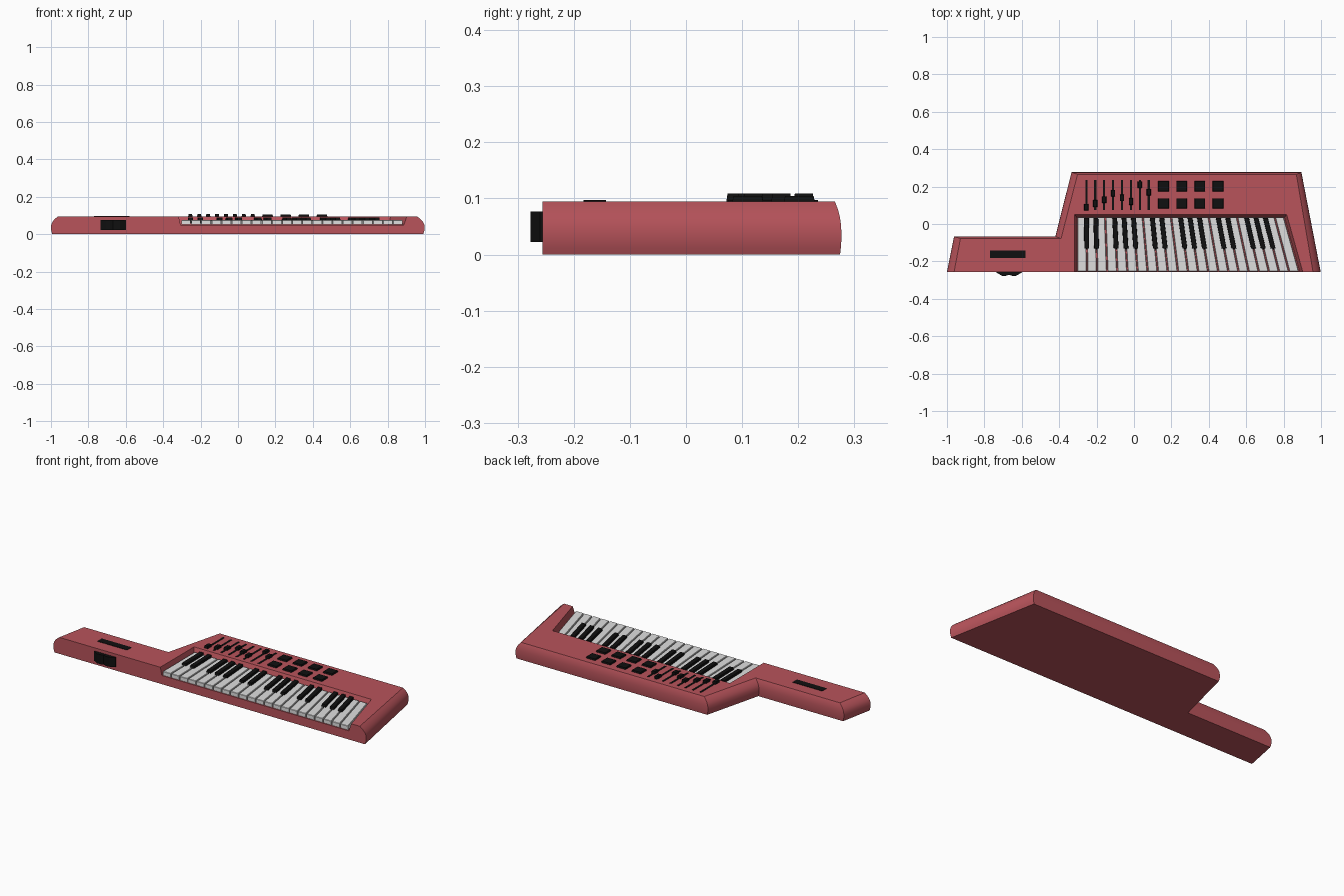
import bpy, bmesh

if "Cube" in bpy.data.objects:
    bpy.data.objects.remove(bpy.data.objects["Cube"])


def material(name, rgb):
    m = bpy.data.materials.new(name)
    m.diffuse_color = (*rgb, 1)
    m.use_nodes = True
    m.node_tree.nodes["Principled BSDF"].inputs["Base Color"].default_value = m.diffuse_color
    return m


RED = material("red shell", (0.48, 0.088, 0.105))
WHITE = material("white keys", (0.74, 0.74, 0.74))
BLACK = material("black plastic", (0.005, 0.005, 0.005))


def loft(bm, rings):
    """Closed solid through a list of rings with equal point counts."""
    vs = [[bm.verts.new(p) for p in r] for r in rings]
    n = len(vs[0])
    bm.faces.new(vs[0][::-1])
    bm.faces.new(vs[-1])
    for a, b in zip(vs, vs[1:]):
        for i in range(n):
            j = (i + 1) % n
            bm.faces.new((a[i], a[j], b[j], b[i]))


def make(name, solids, mat):
    bm = bmesh.new()
    for rings in solids:
        loft(bm, rings)
    bmesh.ops.recalc_face_normals(bm, faces=bm.faces)
    me = bpy.data.meshes.new(name)
    bm.to_mesh(me)
    bm.free()
    me.materials.append(mat)
    ob = bpy.data.objects.new(name, me)
    bpy.context.collection.objects.link(ob)
    return ob


def at(pts, z):
    return [(x, y, z) for x, y in pts]


def block(cx, cy, w, d, z0, z1, taper=0.0):
    """Box with its top shrunk by taper on each side."""
    def rect(t):
        a, b = w / 2 - t, d / 2 - t
        return [(cx - a, cy - b), (cx + a, cy - b), (cx + a, cy + b), (cx - a, cy + b)]
    return [at(rect(0), z0), at(rect(taper), z1)]


# Body: outline bulges outward between a flat base and a smaller top
F = -0.256
outer = [(-1, F), (0.998, F), (0.895, 0.277), (-0.334, 0.277), (-0.42, -0.066), (-0.962, -0.066)]
top = [(-0.962, F), (0.957, F), (0.868, 0.265), (-0.302, 0.265), (-0.39, -0.078), (-0.928, -0.078)]
rings = []
for z in (0, 0.012, 0.023, 0.035, 0.05, 0.06, 0.068, 0.076, 0.083, 0.089, 0.095):
    f = ((z - 0.035) / 0.06) ** 2.3 if z > 0.035 else 0.2 * ((0.035 - z) / 0.035) ** 2
    rings.append([(a + (c - a) * f, b + (d - b) * f, z) for (a, b), (c, d) in zip(outer, top)])
body = make("body", [rings], RED)

# Keyboard recess, open to the front with slightly sloping walls
low = [(-0.307, -0.3), (0.899, -0.3), (0.805, 0.036), (-0.307, 0.036)]
high = [(-0.317, -0.3), (0.915, -0.3), (0.816, 0.052), (-0.317, 0.052)]
cutter = make("recess_cutter", [[at(low, 0.05), at(high, 0.0951), at(high, 0.12)]], RED)
cutter.hide_render = True
mod = body.modifiers.new("recess", 'BOOLEAN')
mod.operation = 'DIFFERENCE'
mod.solver = 'EXACT'
mod.object = cutter
bpy.context.view_layer.objects.active = body
body.select_set(True)
bpy.ops.object.modifier_apply(modifier="recess")
bpy.data.objects.remove(cutter)
bpy.ops.object.shade_smooth_by_angle(angle=0.5)

# Keys: 22 white keys fan out from upright on the left to slanted on the right
N = 22
YB, YF = 0.034, -0.254


def key_x(i, y):
    t = (YB - y) / (YB - YF)
    right = 0.803 + 0.08 * t
    return -0.305 + (right + 0.305) * i / N


def key(i0, i1, inset, y0, y1):
    return [(key_x(i0, y0) + inset, y0), (key_x(i1, y0) - inset, y0),
            (key_x(i1, y1) - inset, y1), (key_x(i0, y1) + inset, y1)]


whites, blacks = [], []
for i in range(N):
    whites.append([at(key(i, i + 1, 0.003, YF, YB), 0.052),
                   at(key(i, i + 1, 0.003, YF, YB), 0.073),
                   at(key(i, i + 1, 0.005, YF + 0.002, YB), 0.075)])
    if i % 7 in (1, 2, 4, 5, 6):
        blacks.append([at(key(i, i, -0.014, -0.135, 0.033), 0.06),
                       at(key(i, i, -0.012, -0.13, 0.033), 0.088)])
make("white_keys", whites, WHITE)
make("black_keys", blacks, BLACK)

# Sliders: thin slots with caps at different heights
caps_y = (0.09, 0.11, 0.13, 0.165, 0.14, 0.12, 0.21, 0.17)
xs = [-0.255 + 0.0477 * i for i in range(8)]
make("slider_slots", [block(x, 0.155, 0.011, 0.16, 0.094, 0.097) for x in xs], BLACK)
make("slider_caps", [block(x, y, 0.023, 0.036, 0.094, 0.109, 0.002)
                     for x, y in zip(xs, caps_y)], BLACK)

# Pads: two rows of four
make("pads", [block(0.158 + 0.097 * i, y, 0.058, 0.055, 0.094, 0.104, 0.002)
              for i in range(4) for y in (0.11, 0.202)], BLACK)

# Neck: touch strip on top and control block on the front
make("neck_strip", [block(-0.675, -0.163, 0.19, 0.04, 0.093, 0.097)], BLACK)
side = [(-0.736, F + 0.004), (-0.736, F - 0.004), (-0.705, -0.277), (-0.685, -0.277),
        (-0.668, -0.271), (-0.651, -0.277), (-0.631, -0.277), (-0.6, F - 0.004), (-0.6, F + 0.004)]
make("neck_control", [[at(side, 0.022), at(side, 0.077)]], BLACK)
